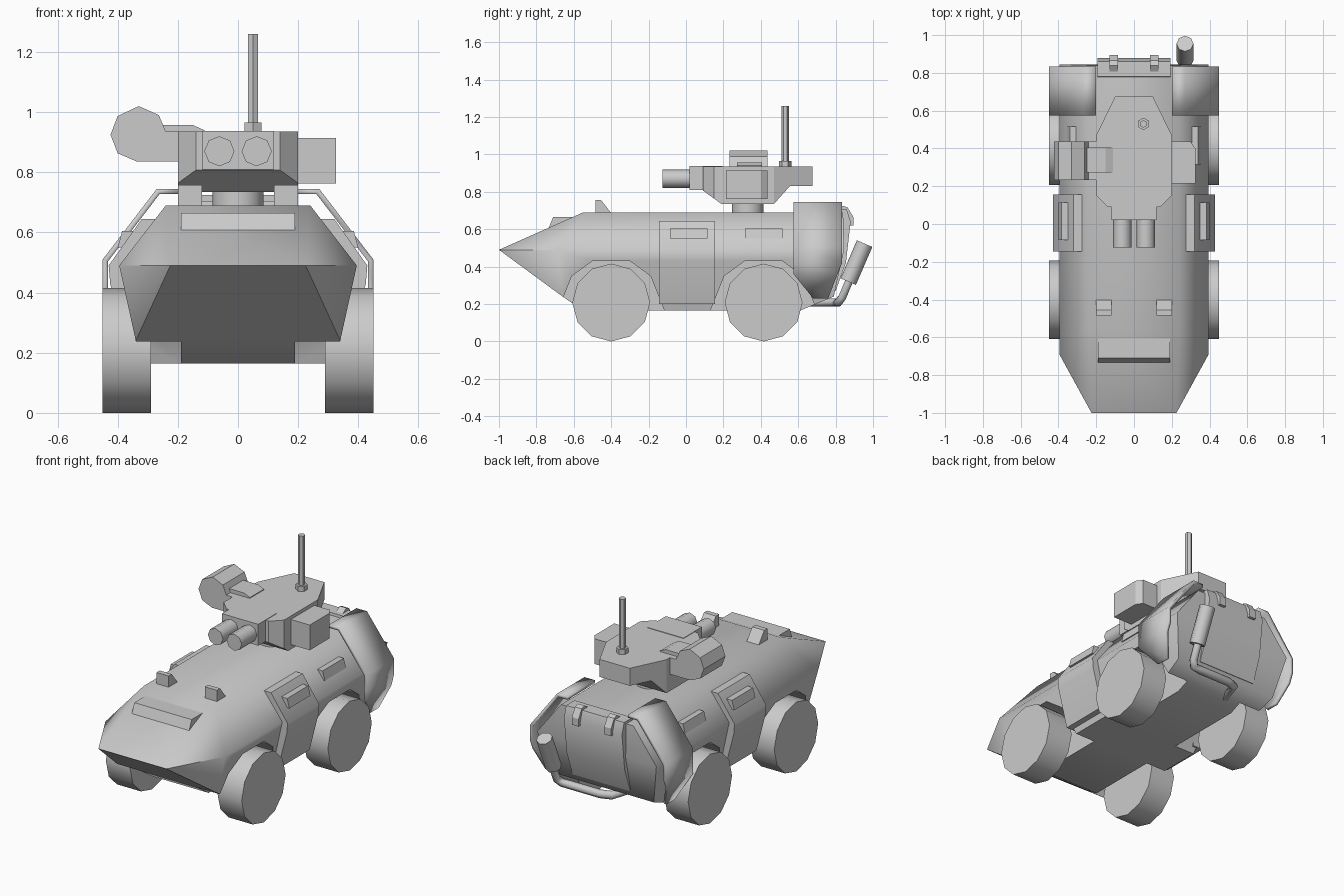
import bpy, bmesh, math
from mathutils import Vector

if "Cube" in bpy.data.objects:
    bpy.data.objects.remove(bpy.data.objects["Cube"])

grey = bpy.data.materials.new("plain grey")
grey.use_nodes = True
grey.diffuse_color = (0.6, 0.6, 0.6, 1)
grey.node_tree.nodes["Principled BSDF"].inputs["Base Color"].default_value = grey.diffuse_color


def shade(ob, angle=35):
    bpy.ops.object.select_all(action="DESELECT")
    ob.select_set(True)
    bpy.context.view_layer.objects.active = ob
    bpy.ops.object.shade_smooth_by_angle(angle=math.radians(angle))


def finish(name, bm, smooth=0):
    bmesh.ops.recalc_face_normals(bm, faces=bm.faces)
    me = bpy.data.meshes.new(name)
    bm.to_mesh(me)
    bm.free()
    ob = bpy.data.objects.new(name, me)
    bpy.context.collection.objects.link(ob)
    me.materials.append(grey)
    if smooth:
        shade(ob, smooth)
    return ob


def prism(name, outline, axis, lo, hi, smooth=0):
    """Extrude a 2D outline along an axis; outline uses the other two axes in order."""
    bm = bmesh.new()

    def place(p, d):
        c = list(p)
        c.insert("xyz".index(axis), d)
        return bm.verts.new(c)
    a = [place(p, lo) for p in outline]
    b = [place(p, hi) for p in outline]
    bm.faces.new(a)
    bm.faces.new(b)
    for i in range(len(a)):
        j = (i + 1) % len(a)
        bm.faces.new((a[i], a[j], b[j], b[i]))
    return finish(name, bm, smooth)


def rod(name, start, end, radius, sides, smooth=50):
    start, end = Vector(start), Vector(end)
    bm = bmesh.new()
    bmesh.ops.create_cone(bm, cap_ends=True, segments=sides, radius1=radius,
                          radius2=radius, depth=(end - start).length)
    bm.transform(Vector((0, 0, 1)).rotation_difference(end - start).to_matrix().to_4x4())
    bmesh.ops.translate(bm, vec=(start + end) / 2, verts=bm.verts)
    return finish(name, bm, smooth)


def box(name, x, y, z):
    return prism(name, [(x[0], y[0]), (x[1], y[0]), (x[1], y[1]), (x[0], y[1])], "z", *z)


def boolean(ob, cutter, operation):
    mod = ob.modifiers.new(operation.lower(), "BOOLEAN")
    mod.object, mod.operation, mod.solver = cutter, operation, "EXACT"
    bpy.context.view_layer.objects.active = ob
    bpy.ops.object.modifier_apply(modifier=mod.name)
    bpy.data.objects.remove(cutter)


# Hull: a convex faceted shell with wheel arches cut out
bm = bmesh.new()
corners = [(.225, -1, .49), (.395, -.69, .49), (.24, -.55, .69), (.34, -.66, .24),
           (.32, -.55, .165), (.24, .84, .69), (.395, .845, .49), (.34, .79, .24),
           (.32, .61, .165)]
for x, y, z in corners:
    for s in (-1, 1):
        bm.verts.new((s * x, y, z))
result = bmesh.ops.convex_hull(bm, input=bm.verts)
bmesh.ops.dissolve_limit(bm, angle_limit=.02, verts=bm.verts, edges=bm.edges)
hull = finish("hull", bm)
axles = (-.4, .415)
arch = [(-.31, .1), (-.21, .35), (-.1, .43), (.1, .43), (.21, .35), (.31, .1)]
for s in (-1, 1):
    for y in axles:
        outline = [(y + a, z) for a, z in arch]
        boolean(hull, prism("arch_cutter", outline, "x", s * .19, s * .6), "DIFFERENCE")
shade(hull, 55)

for s, side in ((1, "left"), (-1, "right")):
    # Wheels
    for y, end in zip(axles, ("front", "rear")):
        rod(f"{end}_{side}_wheel", (s * .29, y, .208), (s * .45, y, .208), .208, 12)

    # Side door and grab boxes
    door = [(.27, .645), (.32, .645), (.43, .49), (.425, .43), (.365, .2), (.3, .2)]
    prism(f"{side}_door", [(s * x, z) for x, z in door], "y", -.145, .155, 50)
    for x, y, label in ((.34, -.085, "door"), (.295, .315, "hull")):
        grip = [(x, .605), (x + .045, .605), (x + .06, .55), (x, .55)]
        prism(f"{side}_{label}_grip", [(s * a, z) for a, z in grip], "y", y, y + .2)

    # Rear armour sheet wrapped around the corner
    rows = [(.2, .745, .575, .835), (.27, .745, .575, .835), (.45, .51, .575, .835),
            (.45, .42, .575, .835), (.45, .36, .575, .81), (.4, .23, .68, .76)]
    bm = bmesh.new()
    pairs = [[bm.verts.new((s * x, y, z)) for y in (y0, y1)] for x, z, y0, y1 in rows]
    for (a, b), (c, d) in zip(pairs, pairs[1:]):
        bm.faces.new((a, b, d, c) if s > 0 else (c, d, b, a))
    me = bpy.data.meshes.new("sheet")
    bm.to_mesh(me)
    bm.free()
    sheet = bpy.data.objects.new(f"rear_{side}_armour", me)
    bpy.context.collection.objects.link(sheet)
    me.materials.append(grey)
    # make outward normals point away from the hull before thickening
    if me.polygons[0].normal.z < 0:
        me.flip_normals()
    solid = sheet.modifiers.new("thickness", "SOLIDIFY")
    solid.thickness, solid.offset, solid.use_even_offset = .018, -1, True
    shade(sheet, 40)

    # Periscope wedges on the front deck
    prism(f"{side}_periscope", [(-.485, .67), (-.485, .757), (-.455, .757), (-.395, .68)],
          "x", s * .12, s * .2)

    # Rear hatch hinges
    hinge = [(.8, .7), (.84, .725), (.865, .715), (.895, .665), (.895, .62), (.865, .62),
             (.865, .655), (.83, .69)]
    prism(f"{side}_hinge", hinge, "x", s * .085, s * .13)

    # Twin guns
    rod(f"{side}_gun", (s * .062, .03, .87), (s * .062, -.125, .87), .05, 8)

# Nose box and rear hatch
prism("nose_box", [(-.735, .605), (-.71, .665), (-.58, .665), (-.58, .605)], "x", -.19, .19)
prism("rear_hatch", [(.78, .705), (.86, .705), (.88, .64), (.855, .42), (.8, .27), (.72, .27)],
      "x", -.192, .192, 30)

# Turret: plan outline trimmed by a side profile
plan = [(.1, .675), (.2, .47), (.2, .15), (.14, .09)]
plan += [(-x, y) for x, y in reversed(plan)]
turret = prism("turret", plan, "z", .7, .935)
profile = [(.05, .96), (.05, .836), (.19, .735), (.47, .735), (.555, .83), (.7, .83), (.7, .96)]
boolean(turret, prism("turret_cutter", profile, "x", -.3, .3), "INTERSECT")
rod("turret_ring", (0, .33, .67), (0, .33, .74), .085, 16)
box("gun_mantlet", (-.12, .12), (.02, .195), (.81, .938))

# Side stowage box on the turret
prism("turret_box", [(.19, .215), (.325, .215), (.325, .4), (.3, .437), (.19, .437)],
      "z", .763, .914)

# Searchlight drum with its arm
drum = [(-.424, .925), (-.4, .987), (-.33, 1.02), (-.263, .99), (-.24, .935), (-.195, .935),
        (-.195, .835), (-.335, .835), (-.4, .863)]
prism("searchlight", drum, "y", .232, .437)
prism("searchlight_arm", [(-.26, .957), (-.15, .957), (-.112, .94), (-.112, .92), (-.26, .92)],
      "y", .272, .405)

# Antenna
rod("antenna_base", (.05, .53, .93), (.05, .53, .965), .033, 6, 20)
rod("antenna", (.05, .53, .96), (.05, .53, 1.26), .02, 6)

# Exhaust pipe and muffler
path = [(.27, .875, .33), (.27, .835, .235), (.25, .815, .21), (.2, .81, .208),
        (0, .81, .208), (-.06, .79, .208), (-.12, .6, .208)]
curve = bpy.data.curves.new("exhaust_pipe", "CURVE")
curve.dimensions = "3D"
curve.bevel_depth, curve.bevel_resolution, curve.use_fill_caps = .024, 1, True
spline = curve.splines.new("POLY")
spline.points.add(len(path) - 1)
for point, co in zip(spline.points, path):
    point.co = (*co, 1)
curve.materials.append(grey)
bpy.context.collection.objects.link(bpy.data.objects.new("exhaust_pipe", curve))
rod("muffler", (.27, .867, .32), (.27, .955, .523), .045, 8)
